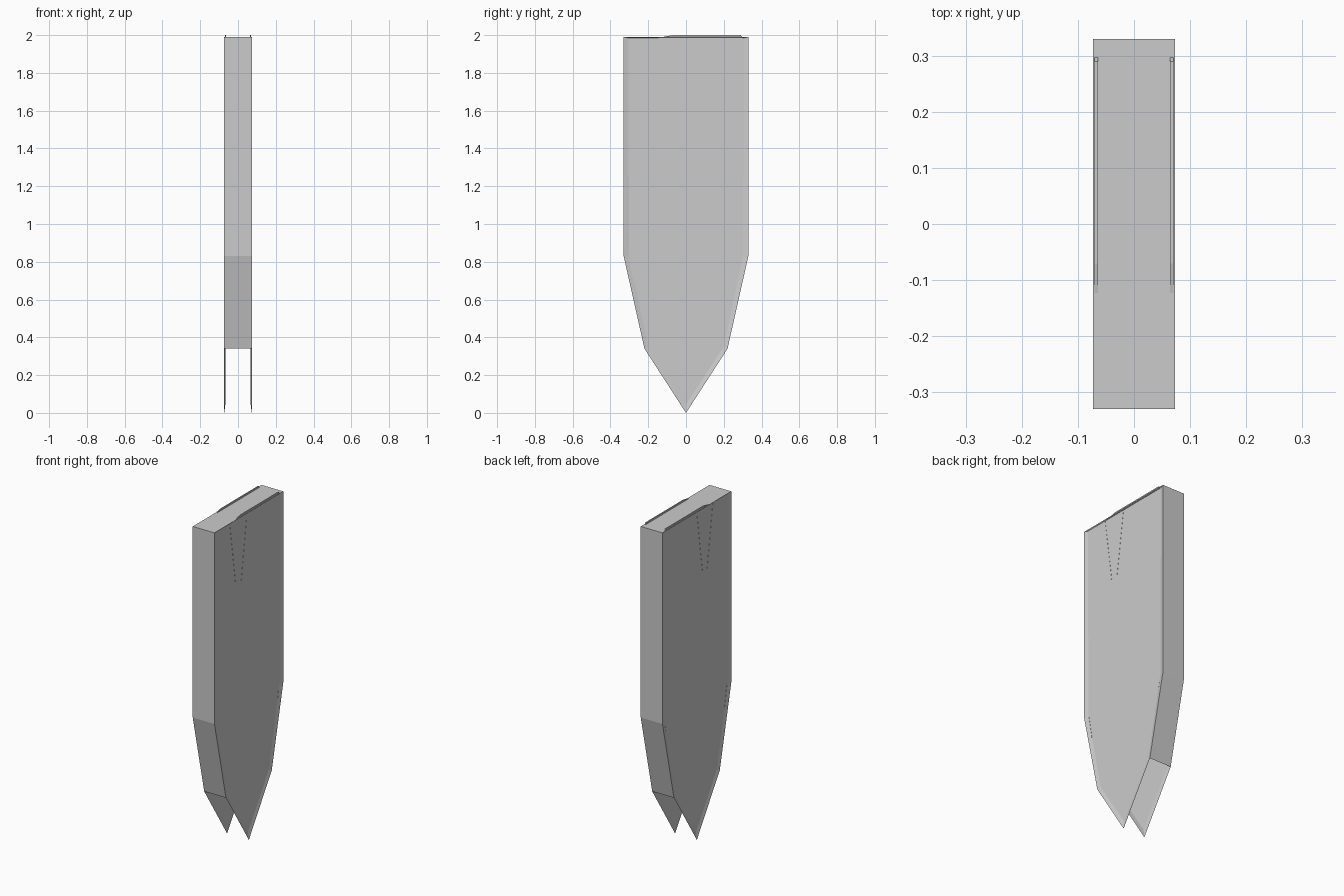
import bpy

if "Cube" in bpy.data.objects:
    bpy.data.objects.remove(bpy.data.objects["Cube"])

W = 0.073   # half width of the body
D = 0.067   # half width at the slightly sunken panel centre

half = [(0.22, 0.34), (0.33, 0.83), (0.33, 1.99)]
half_in = [(0.2, 0.35), (0.302, 0.835), (0.305, 1.985)]


def outline(tip_z, pts):
    return [(0, tip_z)] + pts + [(-y, z) for y, z in reversed(pts)]


OUT = outline(0.0, half)
INN = outline(0.045, half_in)
N = len(OUT)


def make(name, verts, faces):
    me = bpy.data.meshes.new(name)
    me.from_pydata(verts, [], faces)
    me.update()
    ob = bpy.data.objects.new(name, me)
    bpy.context.collection.objects.link(ob)
    return ob


def plate(name, pts, x0, x1):
    """Thin flat prism in the yz plane, points counter-clockwise seen from +x."""
    n = len(pts)
    s = 1 if x1 > x0 else -1
    verts = [(x, y, z) for x in (x0, x1) for y, z in pts]
    faces = [list(range(n))[::-1], list(range(n, 2 * n))]
    faces += [(i, (i + 1) % n, n + (i + 1) % n, n + i) for i in range(n)]
    if s < 0:
        faces = [tuple(reversed(f)) for f in faces]
    return make(name, verts, faces)


# Edge band: sides and top, open at the bottom
verts = [(x, y, z) for x in (W, -W) for y, z in OUT]
make("edge_band", verts,
     [(i, N + i, N + i + 1, i + 1) for i in range(1, N - 1)])

# Thin marks on the panels (top point, bottom point, width)
marks = [((-0.175, 1.985), (-0.12, 1.6), 0.014),
         ((-0.305, 0.835), (-0.28, 0.69), 0.008),
         ((-0.013, 1.97), (-0.067, 1.59), 0.004),
         ((0.292, 0.8), (0.283, 0.75), 0.004)]

for side, s in (("right", 1), ("left", -1)):
    # Side panel with a shallow sloped rim
    verts = [(s * W, y, z) for y, z in OUT] + [(s * D, y, z) for y, z in INN]
    faces = [(i, (i + 1) % N, N + (i + 1) % N, N + i) for i in range(N)]
    faces.append(tuple(range(N, 2 * N)))
    if s < 0:
        faces = [tuple(reversed(f)) for f in faces]
    make(side + "_panel", verts, faces)

    # Slight lip standing above the top
    plate(side + "_top_lip",
          [(-0.15, 1.985), (0.30, 1.985), (0.29, 2.0), (-0.07, 2.0)],
          s * 0.064, s * 0.070)

    # Narrow surface marks
    for k, ((ya, za), (yb, zb), w) in enumerate(marks):
        plate(f"{side}_mark_{k + 1}",
              [(yb, zb), (yb + w, zb), (ya + w, za), (ya, za)],
              s * (D - 0.001), s * (D + 0.001))
